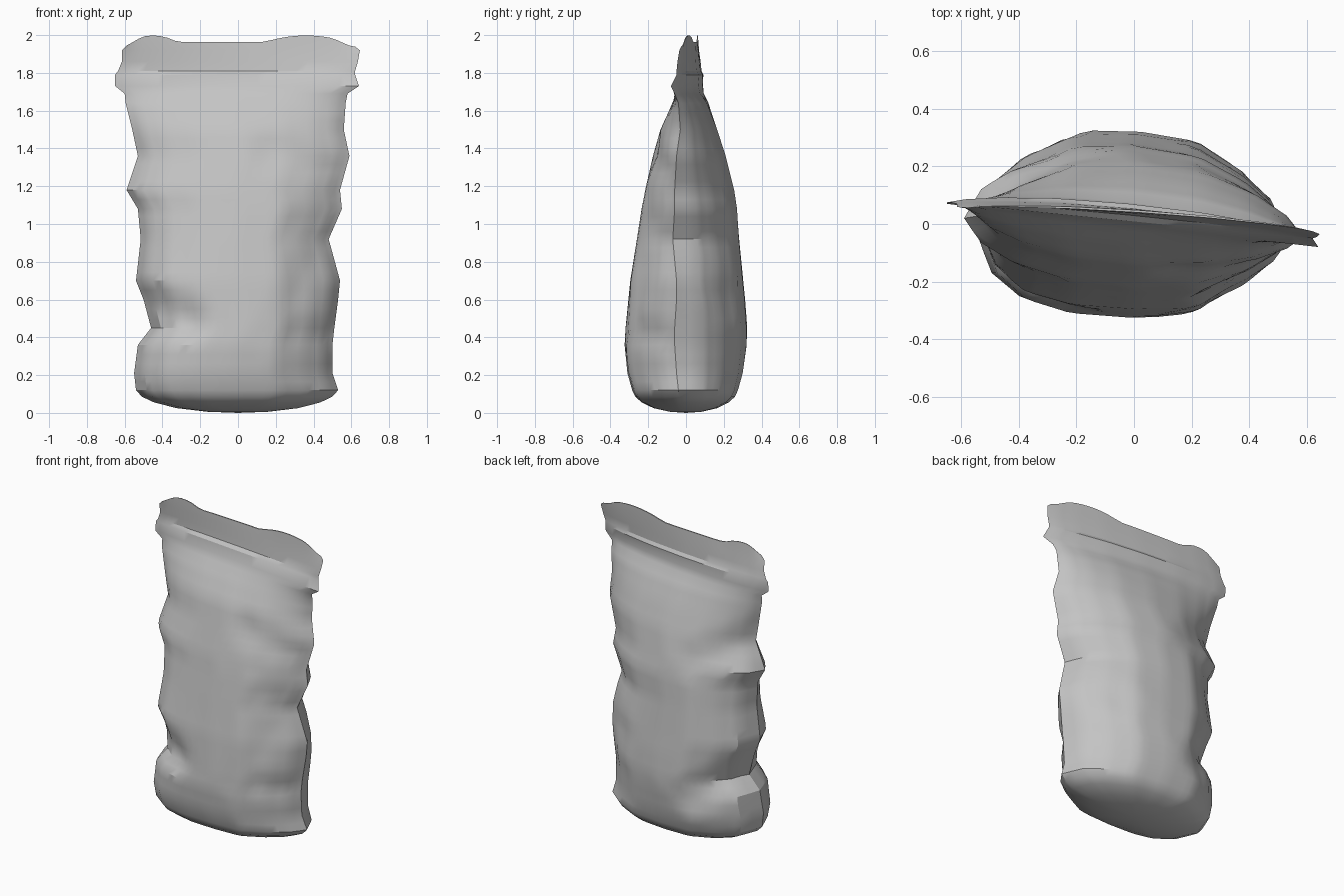
import bpy
import bmesh
from mathutils import Vector

if "Cube" in bpy.data.objects:
    bpy.data.objects.remove(bpy.data.objects["Cube"], do_unlink=True)

foil = bpy.data.materials.new("grey foil")
foil.use_nodes = True
foil.diffuse_color = (0.55, 0.55, 0.55, 1)
foil.node_tree.nodes["Principled BSDF"].inputs["Base Color"].default_value = foil.diffuse_color

# Outline: height, right and left edge x, front and back y, right and left seam y
OUTLINE = [
    (0.12, -0.54, 0.53, -0.285, 0.275, -0.02, -0.04),
    (0.21, -0.55, 0.50, -0.31, 0.30, -0.02, -0.05),
    (0.36, -0.53, 0.50, -0.325, 0.32, -0.01, -0.06),
    (0.45, -0.46, 0.51, -0.32, 0.32, 0, -0.06),
    (0.60, -0.50, 0.53, -0.305, 0.31, 0, -0.05),
    (0.70, -0.54, 0.54, -0.295, 0.30, 0, -0.05),
    (0.92, -0.515, 0.48, -0.26, 0.28, 0, -0.07),
    (1.08, -0.53, 0.55, -0.235, 0.27, 0.01, -0.06),
    (1.18, -0.59, 0.54, -0.215, 0.255, 0.02, -0.06),
    (1.36, -0.53, 0.59, -0.175, 0.21, 0.03, -0.05),
    (1.50, -0.56, 0.56, -0.135, 0.165, 0.04, -0.03),
    (1.64, -0.595, 0.57, -0.06, 0.11, 0.06, -0.04),
    (1.69, -0.60, 0.58, -0.025, 0.075, 0.07, -0.06),
    (1.73, -0.65, 0.64, -0.005, 0.065, 0.07, -0.08),
    (1.79, -0.65, 0.62, 0.01, 0.07, 0.075, -0.05),
    (1.81, -0.635, 0.62, 0.03, 0.055, 0.075, -0.05),
    (1.86, -0.615, 0.635, 0.033, 0.052, 0.07, -0.045),
    (1.92, -0.615, 0.645, 0.036, 0.05, 0.06, -0.035),
    (1.975, -0.59, 0.62, 0.04, 0.048, 0.055, -0.025),
]

# Fullness of each quarter at set fractions of the half width
STOPS = (0, 0.4, 0.7, 0.9, 1)
FULLNESS = {
    (-1, -1): (1, 0.98, 0.84, 0.53, 0),
    (-1, 1): (1, 0.95, 0.62, 0.30, 0),
    (1, -1): (1, 0.98, 0.74, 0.46, 0),
    (1, 1): (1, 0.94, 0.69, 0.41, 0),
}
NECK = (1, 0.9, 0.62, 0.3, 0)

# Pressed-in creases: side (-1 front, 1 back), start x/z, end x/z, radius, depth
CREASES = [
    (-1, 0.18, 1.38, 0.55, 1.28, 0.13, 0.025),
    (-1, 0.56, 1.10, 0.36, 1.02, 0.14, 0.02),
    (-1, 0.44, 0.90, 0.20, 0.42, 0.13, 0.015),
    (-1, 0.32, 0.43, 0.50, 0.41, 0.10, 0.03),
    (-1, -0.25, 0.49, -0.52, 0.60, 0.13, 0.04),
    (1, -0.25, 0.36, -0.52, 0.52, 0.14, 0.045),
    (1, -0.25, 1.22, -0.55, 1.38, 0.15, 0.03),
    (1, 0.30, 0.62, 0.55, 0.72, 0.14, 0.02),
]

COLS = 28


def mix(a, b, t):
    return a + (b - a) * t


def bulge_at(side, u, rise):
    # Straight panels between the stops, thinning towards the neck
    a = abs(u)
    values = FULLNESS[side, 1 if u > 0 else -1]
    for i, (lo, hi) in enumerate(zip(STOPS, STOPS[1:])):
        if a <= hi:
            t = (a - lo) / (hi - lo)
            return mix(mix(values[i], values[i + 1], t), mix(NECK[i], NECK[i + 1], t), rise)
    return 0


def crease_depth(side, x, z):
    total = 0
    for s, x0, z0, x1, z1, radius, depth in CREASES:
        if s == side:
            start, line = Vector((x0, z0)), Vector((x1 - x0, z1 - z0))
            t = (Vector((x, z)) - start).dot(line) / line.length_squared
            gap = (Vector((x, z)) - start - line * min(max(t, 0), 1)).length
            total += depth * max(0, 1 - gap / radius)
    return total


def rim_height(x):
    # Ragged torn edge along the top
    bumps = ((-0.45, 0.13, 0.035), (0.36, 0.22, 0.035))
    lift = sum(h * max(0, 1 - (abs(x - c) / w) ** 2) for c, w, h in bumps)
    return lift - 0.012 - 0.2 * max(0, abs(x) - 0.5)


def section(row, top=False):
    # Ring around the pouch: along the front, then back again
    z, xl, xr, yf, yb, y_start, y_end = row
    rise = min(max((z - 0.7) / 0.9, 0), 1)
    middle = (y_start + y_end) / 2
    ring = []
    for side, y_mid in ((-1, yf), (1, yb)):
        for i in range(COLS):
            u = side * (1 - 2 * i / COLS)
            # Closer columns near the side seams
            u = u * (1.3 - 0.3 * abs(u))
            x = mix(xl, xr, (u + 1) / 2)
            reach = (y_mid - middle) * bulge_at(side, u, rise)
            y = mix(y_start, y_end, (u + 1) / 2) + reach
            y -= side * min(crease_depth(side, x, z), abs(reach) * 0.5)
            ring.append(Vector((x, y, z + (rim_height(x) if top else 0))))
    return ring


bm = bmesh.new()


def add_ring(points):
    return [bm.verts.new(p) for p in points]


def bridge(lower, upper):
    n = len(lower)
    for i in range(n):
        j = (i + 1) % n
        bm.faces.new((lower[i], lower[j], upper[j], upper[i]))


# Rounded bottom
base = section(OUTLINE[0])
rings = []
for scale, z in ((0.3, 0.006), (0.6, 0.025), (0.82, 0.055), (0.94, 0.085)):
    rings.append(add_ring([Vector((p.x * scale, p.y * scale, z)) for p in base]))
tip = bm.verts.new((0, 0, 0))
for a, b in zip(rings[0], rings[0][1:] + rings[0][:1]):
    bm.faces.new((tip, b, a))

# Creased body and flattened top seal
for low, high in zip(OUTLINE, OUTLINE[1:]):
    steps = max(1, round((high[0] - low[0]) / 0.045))
    for k in range(steps):
        row = [mix(a, b, k / steps) for a, b in zip(low, high)]
        rings.append(add_ring(section(row)))
rings.append(add_ring(section(OUTLINE[-1], top=True)))
for lower, upper in zip(rings, rings[1:]):
    bridge(lower, upper)

# Close the thin top edge
last = rings[-1]
count = len(last)
for i in range(COLS):
    quad = (last[i], last[i + 1], last[(count - i - 1) % count], last[(count - i) % count])
    face = list(dict.fromkeys(quad))
    if len(face) > 2:
        bm.faces.new(face)

bmesh.ops.recalc_face_normals(bm, faces=bm.faces)
mesh = bpy.data.meshes.new("pouch")
bm.to_mesh(mesh)
bm.free()
mesh.materials.append(foil)
pouch = bpy.data.objects.new("pouch", mesh)
bpy.context.collection.objects.link(pouch)

bpy.ops.object.select_all(action="DESELECT")
pouch.select_set(True)
bpy.context.view_layer.objects.active = pouch
bpy.ops.object.shade_smooth_by_angle(angle=0.5)
